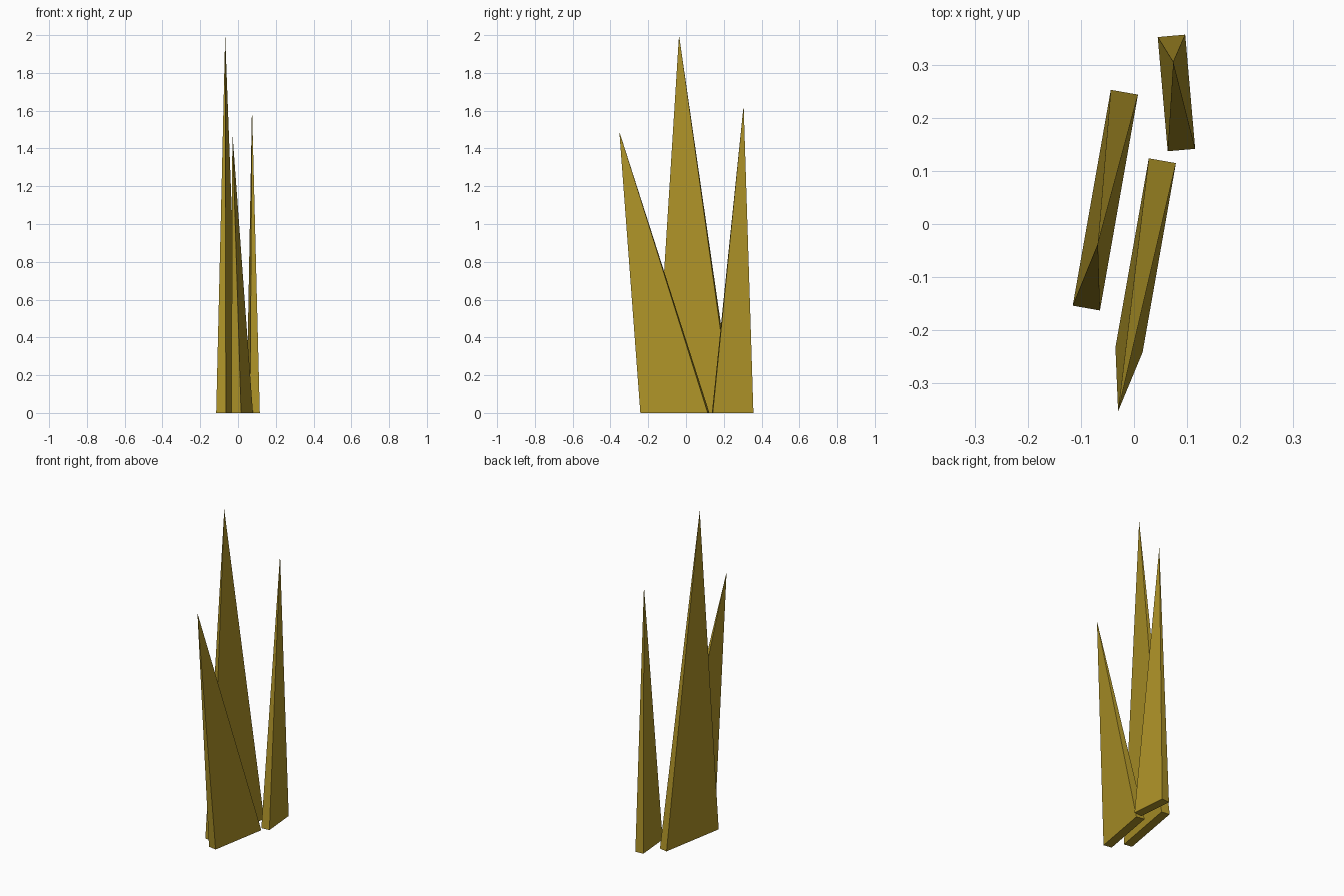
import bpy
import bmesh
from math import radians
from mathutils import Matrix, Vector

cube = bpy.data.objects.get("Cube")
if cube:
    bpy.data.objects.remove(cube, do_unlink=True)

# Single flat olive-gold colour
olive = bpy.data.materials.new("olive_gold")
olive.use_nodes = True
colour = (0.42, 0.29, 0.021, 1)
olive.diffuse_color = colour
olive.node_tree.nodes["Principled BSDF"].inputs["Base Color"].default_value = colour

THICKNESS = 0.052


def blade(name, centre, length, yaw, tip):
    """Thin slab-based spike: a turned rectangle on the ground rising to a point."""
    bm = bmesh.new()
    turn = Matrix.Rotation(radians(yaw), 3, 'Z')
    base = []
    for sx, sy in ((-1, -1), (1, -1), (1, 1), (-1, 1)):
        corner = turn @ Vector((sx * THICKNESS / 2, sy * length / 2, 0))
        base.append(bm.verts.new(corner + Vector((*centre, 0))))
    apex = bm.verts.new(tip)
    bm.faces.new(base[::-1])
    for i in range(4):
        bm.faces.new((base[i], base[(i + 1) % 4], apex))
    bmesh.ops.recalc_face_normals(bm, faces=bm.faces)
    mesh = bpy.data.meshes.new(name)
    bm.to_mesh(mesh)
    bm.free()
    mesh.materials.append(olive)
    obj = bpy.data.objects.new(name, mesh)
    bpy.context.collection.objects.link(obj)
    return obj


# Three grass blades: tall upright, forward-leaning, and narrow rear one
blade("tall_blade", (-0.054, 0.045), 0.413, -10, (-0.068, -0.037, 2.0))
blade("front_blade", (0.022, -0.059), 0.362, -10, (-0.03, -0.353, 1.49))
blade("rear_blade", (0.08, 0.247), 0.216, 5, (0.074, 0.305, 1.63))
